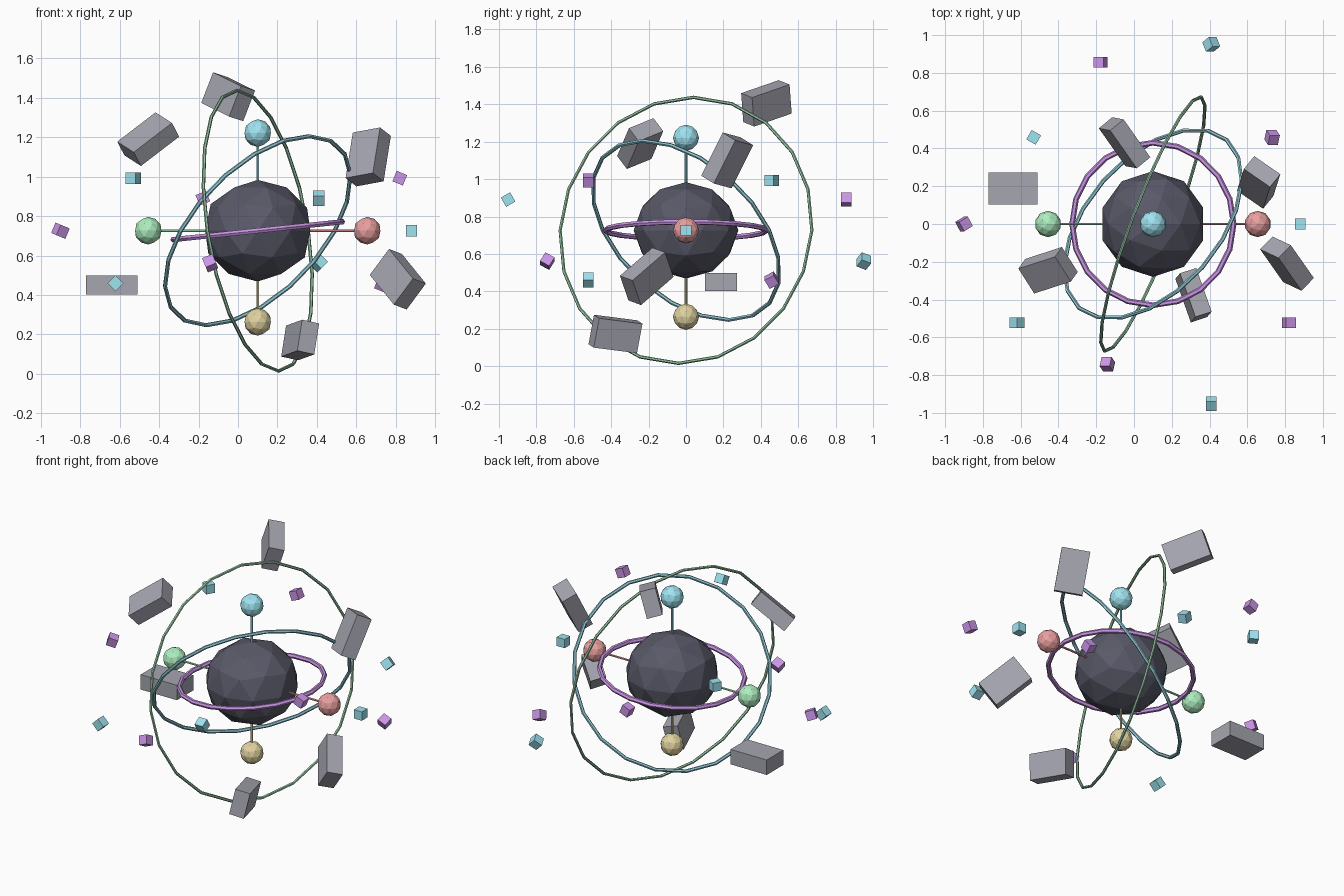
import bpy
from math import sin, cos, pi, radians
from mathutils import Vector, Matrix, Euler

if "Cube" in bpy.data.objects:
    bpy.data.objects.remove(bpy.data.objects["Cube"])

C = Vector((0.10, 0.0, 0.726))      # centre of the whole assembly
mats = {}


def paint(ob, name, rgb):
    if name not in mats:
        mats[name] = bpy.data.materials.new(name)
        mats[name].diffuse_color = (*rgb, 1)
    ob.data.materials.append(mats[name])


CYAN, PURPLE = (0.35, 0.78, 0.88), (0.60, 0.30, 0.80)
GREEN, RED = (0.42, 0.85, 0.52), (0.82, 0.35, 0.35)
GOLD, DARK, STONE = (0.75, 0.65, 0.35), (0.10, 0.10, 0.14), (0.38, 0.38, 0.44)


def ico(name, loc, r, mat, rgb, squash=1.0):
    bpy.ops.mesh.primitive_ico_sphere_add(subdivisions=2, radius=r, location=loc)
    ob = bpy.context.object
    ob.name = name
    ob.scale.z = squash
    paint(ob, mat, rgb)


def box(name, loc, size, rot, mat, rgb):
    bpy.ops.mesh.primitive_cube_add(size=1)
    ob = bpy.context.object
    ob.name = name
    ob.matrix_world = Matrix.LocRotScale(Vector(loc), rot, Vector(size))
    paint(ob, mat, rgb)


# Faceted core
ico("core", C, 0.28, "dark", DARK, 0.92)

# Four satellite balls on thin stems
for name, off, rgb in (("red", (0.555, 0, 0), RED), ("green", (-0.555, 0, 0), GREEN),
                       ("cyan", (0, 0, 0.495), CYAN), ("gold", (0, 0, -0.462), GOLD)):
    d = Vector(off)
    ico(name + "_ball", C + d, 0.07, name, rgb)
    bpy.ops.mesh.primitive_cylinder_add(vertices=6, radius=0.007, depth=d.length,
                                        location=C + d / 2,
                                        rotation=d.to_track_quat('Z', 'Y').to_euler())
    stem = bpy.context.object
    stem.name = name + "_stem"
    paint(stem, name, rgb)

# Tilted orbit rings: major radius, tube radius, tilt, turn
for name, R, r, tilt, turn, rgb in (("purple", 0.43, 0.015, -6, 0, PURPLE),
                                    ("cyan_ring", 0.592, 0.011, -54, -41.3, (0.28, 0.58, 0.66)),
                                    ("green_ring", 0.72, 0.009, 81, -20.8, (0.33, 0.60, 0.40))):
    bpy.ops.mesh.primitive_torus_add(major_segments=20, minor_segments=6, major_radius=R,
                                     minor_radius=r, location=C,
                                     rotation=(0, radians(tilt), radians(turn)))
    ring = bpy.context.object
    ring.name = "orbit_" + name
    paint(ring, name, rgb)

# Six tumbling slabs: position, long-side direction, middle-side direction, size factor
slabs = (
    ((-0.64, 0.187, 0.45), (1, 0, 0), (0, 1, 0), 1.0),
    ((-0.05, 0.43, 1.405), (-0.55, 0.78, 0.27), (-0.35, 0.06, -0.92), 0.98),
    ((0.66, 0.22, 1.10), (0.14, 0.44, 0.88), (0.81, -0.56, 0.15), 1.0),
    ((0.81, -0.21, 0.48), (0.47, -0.67, -0.58), (-0.563, 0.253, -0.789), 1.0),
    ((0.315, -0.377, 0.172), (0.33, -0.93, 0.12), (-0.15, -0.19, -0.97), 0.95),
    ((-0.455, -0.245, 1.19), (0.77, 0.25, 0.59), (0.50, -0.80, -0.33), 0.97),
)
for i, (loc, u, v, k) in enumerate(slabs):
    u = Vector(u).normalized()
    w = u.cross(Vector(v)).normalized()
    rot = Matrix((u, w.cross(u), w)).transposed().to_quaternion()
    box(f"slab_{i}", loc, (0.26 * k, 0.17 * k, 0.097 * k), rot, "stone", STONE)

# Ring of ten small cubes, alternating colours, bobbing up and down
radii = (0.78, 0.78, 1.0, 0.90, 0.78, 1.0, 0.89, 0.78, 1.0, 0.89)
for i, r in enumerate(radii):
    a = i * pi / 5
    loc = C + Vector((r * cos(a), r * sin(a), -0.28 * sin(2 * a)))
    rot = Euler((radians(30 * i), radians(22.5 * i), 0)).to_quaternion()
    mat, rgb = (("purple", PURPLE) if i % 2 else ("cyan", CYAN))
    box(f"small_cube_{i}", loc, (0.057,) * 3, rot, mat, rgb)

for m in bpy.data.materials:
    if m.users and not m.is_grease_pencil:
        m.use_nodes = True
        m.node_tree.nodes["Principled BSDF"].inputs["Base Color"].default_value = m.diffuse_color
